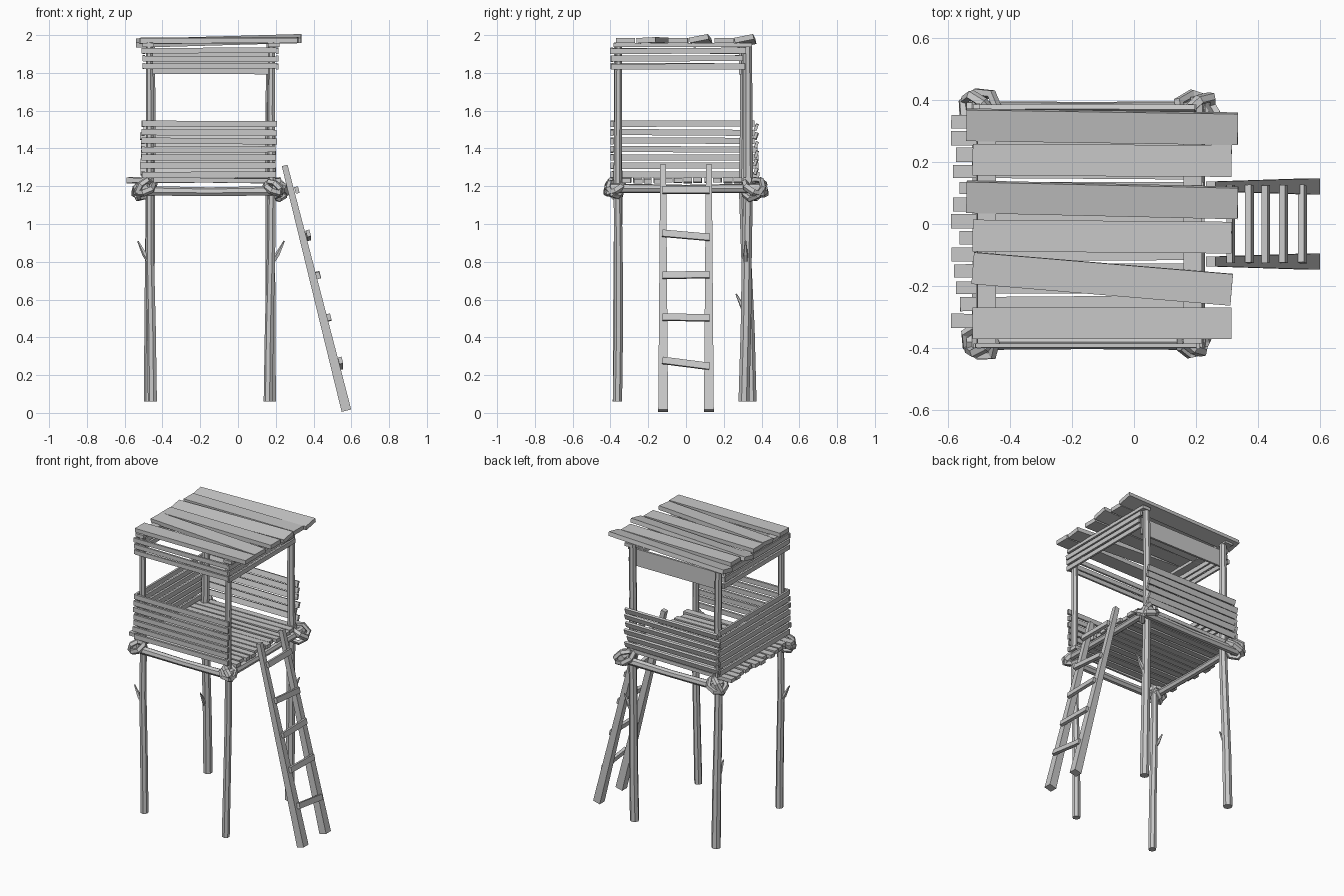
import bpy, bmesh, math, random
from mathutils import Vector

random.seed(4)
if "Cube" in bpy.data.objects:
    bpy.data.objects.remove(bpy.data.objects["Cube"])

wood = bpy.data.materials.new("grey wood")
wood.use_nodes = True
GREY = (0.58, 0.58, 0.58, 1)
wood.diffuse_color = GREY
wood.node_tree.nodes["Principled BSDF"].inputs["Base Color"].default_value = GREY


def finish(name, bm):
    bmesh.ops.recalc_face_normals(bm, faces=bm.faces)
    mesh = bpy.data.meshes.new(name)
    bm.to_mesh(mesh)
    bm.free()
    mesh.materials.append(wood)
    obj = bpy.data.objects.new(name, mesh)
    bpy.context.collection.objects.link(obj)


def loft(name, rings, closed=False):
    """Skin a list of equal-sized vertex rings."""
    bm = bmesh.new()
    loops = [[bm.verts.new(v) for v in r] for r in rings]
    n = len(loops[0])
    pairs = list(zip(loops, loops[1:]))
    if closed:
        pairs.append((loops[-1], loops[0]))
    for a, b in pairs:
        for i in range(n):
            j = (i + 1) % n
            bm.faces.new((a[i], a[j], b[j], b[i]))
    if not closed:
        bm.faces.new(loops[0])
        bm.faces.new(loops[-1])
    finish(name, bm)


def board(name, p, q, width, thick, side, end_scale=1.0):
    """Plank from p to q; side is the direction of its width."""
    p, q, side = Vector(p), Vector(q), Vector(side)
    along = (q - p).normalized()
    side = (side - along * side.dot(along)).normalized()
    up = along.cross(side)
    rings = []
    for c, s in ((p, 1.0), (q, end_scale)):
        rings.append([c + side * (a * width * s / 2) + up * (b * thick * s / 2)
                      for a, b in ((-1, -1), (1, -1), (1, 1), (-1, 1))])
    loft(name, rings)


def log(name, points, radii, sides=7):
    """Faceted round timber through the points."""
    pts = [Vector(p) for p in points]
    rings = []
    for i, c in enumerate(pts):
        d = (pts[min(i + 1, len(pts) - 1)] - pts[max(i - 1, 0)]).normalized()
        ref = Vector((0, 1, 0)) if abs(d.y) < 0.7 else Vector((0, 0, 1))
        u = d.cross(ref).normalized()
        v = d.cross(u)
        rings.append([c + (u * math.cos(t) + v * math.sin(t)) * radii[i]
                      for t in (math.tau * k / sides for k in range(sides))])
    loft(name, rings)


def rope_loop(name, centre, normal, radius, thick):
    """Chunky uneven ring of rope."""
    rot = Vector((0, 0, 1)).rotation_difference(Vector(normal)).to_matrix()
    rings = []
    for k in range(7):
        a = math.tau * k / 7
        r = radius * random.uniform(0.92, 1.1)
        out = Vector((math.cos(a), math.sin(a), 0))
        rings.append([Vector(centre) + rot @ (out * (r + thick * math.cos(t))
                      + Vector((0, 0, thick * 1.2 * math.sin(t))))
                      for t in (math.tau * m / 5 for m in range(5))])
    loft(name, rings, closed=True)


def jit(s):
    return random.uniform(-s, s)


X, Y, Z = Vector((1, 0, 0)), Vector((0, 1, 0)), Vector((0, 0, 1))

# Corner posts, slightly crooked: foot x, y, top x, y, radius
posts = {"front_right": (-0.449, -0.36, -0.468, -0.36, 0.023),
         "front_left": (0.163, -0.36, 0.178, -0.36, 0.023),
         "back_right": (-0.472, 0.35, -0.462, 0.308, 0.027),
         "back_left": (0.17, 0.305, 0.172, 0.33, 0.027)}
for name, (x0, y0, x1, y1, r) in posts.items():
    path = []
    for h in (0.06, 0.45, 0.85, 1.2, 1.6, 1.96):
        f = min(h / 1.2, 1)
        path.append((x0 + (x1 - x0) * f + jit(0.004), y0 + (y1 - y0) * f + jit(0.004), h))
    log(name + "_post", path, [r * (1.1 - 0.05 * i) for i in range(6)])

# Broken twigs on three posts
for base, lean in (((-0.46, -0.36, 0.79), -X), ((0.175, 0.315, 0.79), X),
                   ((-0.47, 0.335, 0.51), -Y)):
    base = Vector(base)
    log("twig", [base, base + lean * 0.035 + Z * 0.05, base + lean * 0.07 + Z * 0.12],
        [0.016, 0.013, 0.004], 5)

# Logs carrying the floor
for y in (-0.38, 0.37):
    log("long_floor_log", [(-0.54, y, 1.175), (-0.15, y, 1.17), (0.23, y, 1.175)],
        [0.027, 0.024, 0.027])
for x in (-0.5, 0.205):
    log("cross_floor_log", [(x, -0.41, 1.19), (x, 0, 1.185), (x, 0.41, 1.19)],
        [0.025, 0.023, 0.025])

# Rope lashings at the corners, one slack round the post and one across the logs
for x, y, r in ((-0.495, -0.378, 0.053), (0.19, -0.378, 0.047),
                (-0.5, 0.37, 0.058), (0.205, 0.362, 0.064)):
    sx, sy = (1 if x > 0 else -1), (1 if y > 0 else -1)
    rope_loop("slack_lashing", (x, y, 1.19), (sx * 0.4, sy * 0.5, 1), r, 0.017)
    rope_loop("cross_lashing", (x, y, 1.185), (sx, -sy, 0.7), r * 0.95, 0.016)

# Floor planks
for i in range(13):
    y = 0.33 - i * 0.0535
    tilt = jit(0.006)
    board("floor_plank", (-0.575 + jit(0.016), y, 1.231 + tilt),
          (0.215 + jit(0.015), y + jit(0.006), 1.231 - tilt),
          0.042 + jit(0.004), 0.024, Y)

# Railing slats on the front, right and back
for i in range(7):
    z = 1.262 + i * 0.0445
    board("front_rail_slat", (-0.51 + jit(0.008), -0.392, z + jit(0.003)),
          (0.205 + jit(0.006), -0.392, z + jit(0.003)), 0.032, 0.014, Z)
    board("side_rail_slat", (-0.503, -0.392 + jit(0.01), z + jit(0.003)),
          (-0.503, 0.375 + jit(0.015), z + jit(0.003)), 0.032, 0.014, Z)
for i in range(6):
    z = 1.278 + i * 0.047
    board("back_rail_slat", (-0.51 + jit(0.01), 0.372, z + jit(0.004)),
          (0.192 + jit(0.012), 0.37 + jit(0.006), z + jit(0.004)),
          0.036, 0.016, Z + Y * 0.35)

# Slats below the roof
for i in range(3):
    z = 1.835 + i * 0.041
    board("front_top_slat", (-0.505 + jit(0.008), -0.392, z),
          (0.205 + jit(0.006), -0.392, z + jit(0.004)), 0.029, 0.013, Z)
    for x in (-0.5, 0.207):
        board("side_top_slat", (x, -0.395 + jit(0.008), z + jit(0.003)),
              (x, 0.305 + jit(0.015), z + jit(0.003)), 0.03, 0.013, Z)
board("back_top_board", (-0.47, 0.288, 1.852), (0.185, 0.288, 1.85), 0.115, 0.014, Z)

# Roof bearers
for x in (-0.475, 0.19):
    board("roof_bearer", (x, -0.385, 1.948), (x, 0.35, 1.948), 0.06, 0.022, X)

# Roof planks: left y, right y, left z, right z, roll, overhang
roof = ((0.32, 0.307, 1.957, 1.982, 0.2, 0.02), (0.207, 0.203, 1.97, 1.972, 0, 0),
        (0.088, 0.068, 1.957, 1.982, 0.2, 0.02), (-0.037, -0.044, 1.97, 1.972, 0, 0),
        (-0.142, -0.212, 1.97, 1.973, 0.05, 0), (-0.32, -0.32, 1.97, 1.972, 0, 0))
for yl, yr, zl, zr, roll, over in roof:
    board("roof_plank", (-0.52 - over, yl, zl), (0.315 + over, yr, zr),
          0.102, 0.028, Y + Z * roll)

# Ladder rails, leaning on the open side
foot, head = Vector((0.574, 0, 0.012)), Vector((0.247, 0, 1.31))
for s in (-1, 1):
    board("ladder_rail", foot + Y * s * 0.121, head + Y * s * 0.121,
          0.052, 0.052, Y, 0.6)

# Ladder rungs: height and tilt
for z, tilt in ((0.262, -0.016), (0.505, -0.002), (0.73, 0.002),
                (0.94, -0.011), (1.18, 0)):
    c = foot.lerp(head, (z - foot.z) / (head.z - foot.z)) + X * 0.032
    board("ladder_rung", (c.x, -0.125, z - tilt), (c.x, 0.125, z + tilt),
          0.036, 0.02, head - foot)
